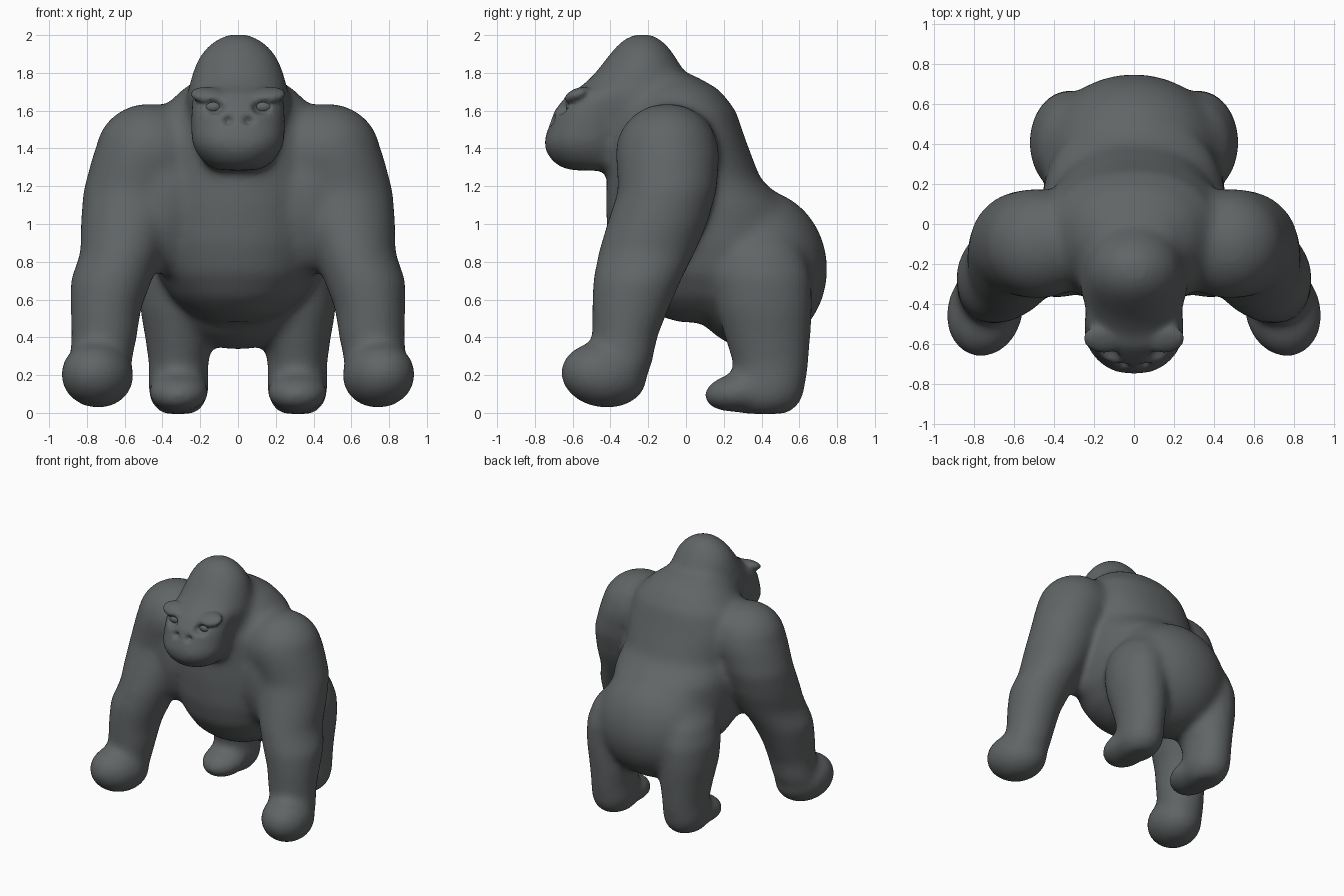
import bpy, bmesh, math
from mathutils import Matrix, Vector

if "Cube" in bpy.data.objects:
    bpy.data.objects.remove(bpy.data.objects["Cube"])

fur = bpy.data.materials.new("dark_grey")
fur.diffuse_color = (0.12, 0.13, 0.133, 1)
fur.use_nodes = True
fur.node_tree.nodes["Principled BSDF"].inputs["Base Color"].default_value = fur.diffuse_color


def ball(bm, c, r, tilt=0, turn=0, roll=0):
    m = (Matrix.Translation(Vector(c)) @ Matrix.Rotation(math.radians(turn), 4, 'Z')
         @ Matrix.Rotation(math.radians(tilt), 4, 'X') @ Matrix.Rotation(math.radians(roll), 4, 'Y')
         @ Matrix.Diagonal((*r, 1)))
    bmesh.ops.create_uvsphere(bm, u_segments=32, v_segments=20, radius=1, matrix=m)


def loft(bm, rings, side=1, power=2.0, n=32):
    """Horizontal rings: (x centre, half width, y front, y back, z)."""
    loops = []
    for x, rx, y0, y1, z in rings:
        loop = []
        for i in range(n):
            a = 2 * math.pi * i / n
            c, s = math.cos(a), math.sin(a)
            px = math.copysign(abs(c) ** (2 / power), c) * rx
            py = math.copysign(abs(s) ** (2 / power), s) * (y1 - y0) / 2
            loop.append(bm.verts.new((side * (x + px), (y0 + y1) / 2 + py, z)))
        loops.append(loop)
    for a, b in zip(loops, loops[1:]):
        for i in range(n):
            j = (i + 1) % n
            bm.faces.new((a[i], a[j], b[j], b[i]))
    bm.faces.new(loops[0])
    bm.faces.new(loops[-1])


def make(name, bm):
    bmesh.ops.recalc_face_normals(bm, faces=bm.faces)
    me = bpy.data.meshes.new(name)
    bm.to_mesh(me)
    bm.free()
    for p in me.polygons:
        p.use_smooth = True
    me.materials.append(fur)
    ob = bpy.data.objects.new(name, me)
    bpy.context.collection.objects.link(ob)
    return ob


def skin(ob, voxel, passes):
    m = ob.modifiers.new("skin", 'REMESH')
    m.mode, m.voxel_size, m.use_smooth_shade = 'VOXEL', voxel, True
    m.use_remove_disconnected = False
    m = ob.modifiers.new("soften", 'SMOOTH')
    m.factor, m.iterations = .5, passes


def boolean(ob, other, operation):
    other.hide_render = other.hide_viewport = True
    m = ob.modifiers.new("face", 'BOOLEAN')
    m.operation, m.object, m.solver = operation, other, 'EXACT'


bm = bmesh.new()
# torso
loft(bm, [(0, .13, -.04, .28, .48), (0, .25, -.18, .42, .525), (0, .35, -.29, .55, .61),
          (0, .43, -.375, .60, .74), (0, .46, -.415, .60, .9), (0, .46, -.425, .54, 1.1),
          (0, .44, -.42, .395, 1.24), (0, .46, -.41, .315, 1.45), (0, .41, -.35, .265, 1.6),
          (0, .30, -.28, .18, 1.71), (0, .18, -.2, .04, 1.79)], power=2.2)
# rump
ball(bm, (0, .37, .76), (.45, .38, .425))
# cranium and neck
loft(bm, [(0, .22, -.45, .1, 1.30), (0, .26, -.52, .1, 1.42), (0, .27, -.55, .1, 1.55),
          (0, .272, -.61, .05, 1.68), (0, .245, -.49, .0, 1.79), (0, .212, -.42, -.05, 1.88),
          (0, .155, -.365, -.10, 1.95), (0, .08, -.30, -.16, 1.998), (0, .02, -.25, -.21, 2.008)])
# muzzle
loft(bm, [(0, .12, -.63, -.3, 1.283), (0, .18, -.70, -.3, 1.32), (0, .225, -.745, -.3, 1.38),
          (0, .25, -.758, -.3, 1.44), (0, .25, -.725, -.3, 1.52), (0, .25, -.70, -.3, 1.6),
          (0, .245, -.65, -.3, 1.66), (0, .225, -.61, -.3, 1.71)], power=2.15)
for s in (1, -1):
    # chest-to-arm muscle, shoulder, arm and fist
    ball(bm, (s * .38, -.14, 1.13), (.2, .23, .40))
    ball(bm, (s * .47, -.1, 1.375), (.285, .275, .265))
    loft(bm, [(.73, .12, -.45, -.26, .1), (.73, .165, -.5, -.18, .25), (.708, .175, -.5, -.15, .4),
              (.70, .188, -.5, -.09, .55), (.672, .217, -.495, -.025, .7), (.615, .22, -.465, .05, .85),
              (.585, .25, -.42, .115, 1.0), (.56, .26, -.36, .165, 1.18),
              (.485, .28, -.375, .18, 1.38), (.44, .2, -.3, .12, 1.55)], s)
    ball(bm, (s * .745, -.435, .2), (.192, .235, .175), -8, s * 15)
    # thigh, leg and foot
    loft(bm, [(.315, .09, .30, .54, -.006), (.315, .145, .24, .61, .05), (.315, .163, .25, .63, .12),
              (.315, .157, .25, .65, .25), (.312, .178, .21, .66, .38), (.32, .2, .16, .67, .55),
              (.325, .198, .14, .665, .72), (.30, .18, .16, .62, .86), (.27, .13, .25, .55, .95)], s)
    ball(bm, (s * .315, .285, .11), (.163, .195, .105), 8)
body = make("body", bm)
skin(body, .02, 28)

# brow ridges joined on, eye sockets and nostrils cut in
brow, cut = bmesh.new(), bmesh.new()
for s in (1, -1):
    ball(brow, (s * .15, -.575, 1.682), (.105, .075, .036), 22, s * 8, s * -6)
    ball(cut, (s * .135, -.69, 1.622), (.066, .085, .046), 0, s * 8)
    ball(cut, (s * .055, -.73, 1.55), (.032, .06, .03))
boolean(body, make("brow_shape", brow), 'UNION')
boolean(body, make("face_cutter", cut), 'DIFFERENCE')
skin(body, .015, 3)

# eyeballs
for s, side in ((1, "left"), (-1, "right")):
    bm = bmesh.new()
    ball(bm, (s * .133, -.59, 1.62), (.052, .045, .036), 0, s * 8)
    make("eye_" + side, bm)
